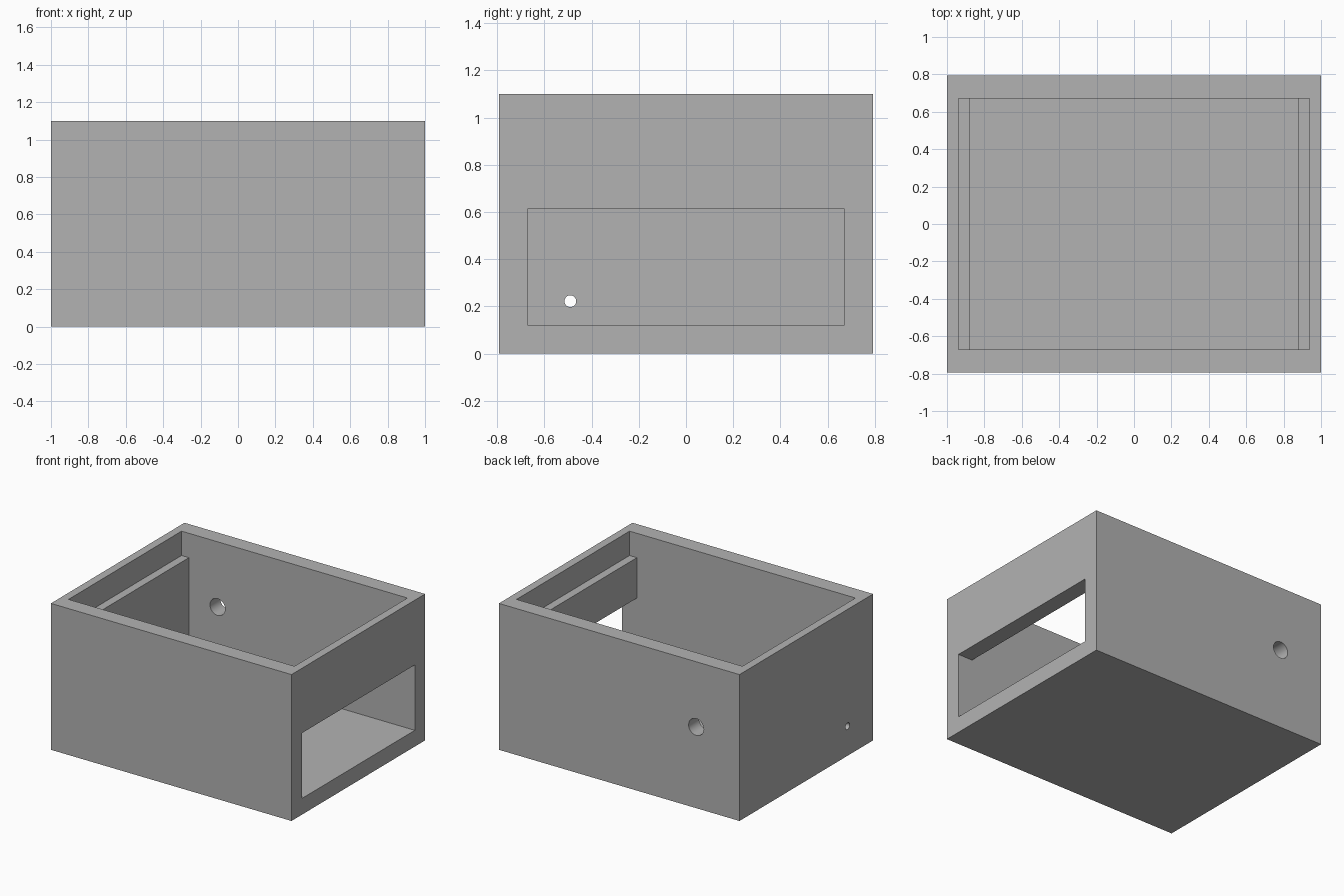
import bpy, bmesh, math
from mathutils import Matrix

default = bpy.data.objects.get("Cube")
if default:
    bpy.data.objects.remove(default, do_unlink=True)

HALF_X, HALF_Y, HEIGHT = 1.0, 0.793, 1.1
WALL, LIP = 0.122, 0.061            # wall thickness, wall above the ledges
LEDGE_Z, SLOT_TOP = 0.917, 0.613

grey = bpy.data.materials.new("plain grey")
grey.use_nodes = True
colour = (0.448, 0.448, 0.448, 1)
grey.diffuse_color = colour
grey.node_tree.nodes["Principled BSDF"].inputs["Base Color"].default_value = colour


def make_object(name, bm):
    bmesh.ops.recalc_face_normals(bm, faces=bm.faces)
    mesh = bpy.data.meshes.new(name)
    bm.to_mesh(mesh)
    bm.free()
    mesh.materials.append(grey)
    obj = bpy.data.objects.new(name, mesh)
    bpy.context.collection.objects.link(obj)
    return obj


def extruded(name, profile, half_depth):
    """Extrude an x-z outline along y."""
    bm = bmesh.new()
    face = bm.faces.new([bm.verts.new((x, -half_depth, z)) for x, z in profile])
    new = bmesh.ops.extrude_face_region(bm, geom=[face])["geom"]
    verts = [v for v in new if isinstance(v, bmesh.types.BMVert)]
    bmesh.ops.translate(bm, verts=verts, vec=(0, 2 * half_depth, 0))
    return make_object(name, bm)


def drill(name, centre, radius, axis):
    """Round cutter through one wall."""
    bm = bmesh.new()
    turn = Matrix.Rotation(math.pi / 2, 4, "Y" if axis == "X" else "X")
    bmesh.ops.create_cone(bm, cap_ends=True, segments=32, radius1=radius,
                          radius2=radius, depth=0.3,
                          matrix=Matrix.Translation(centre) @ turn)
    return make_object(name, bm)


def cut(target, cutter):
    cutter.hide_render = True
    mod = target.modifiers.new(cutter.name, "BOOLEAN")
    mod.operation, mod.solver, mod.object = "DIFFERENCE", "EXACT", cutter
    bpy.context.view_layer.objects.active = target
    bpy.ops.object.modifier_apply(modifier=mod.name)
    bpy.data.objects.remove(cutter, do_unlink=True)


# Outer block
box = extruded("open_box", [(-HALF_X, 0), (HALF_X, 0),
                            (HALF_X, HEIGHT), (-HALF_X, HEIGHT)], HALF_Y)

# Cavity with end ledges, continuing out through the side slot
inner, lip, over = HALF_X - WALL, HALF_X - LIP, 0.1
cavity = [(-lip, HEIGHT + over), (-lip, LEDGE_Z), (-inner, LEDGE_Z), (-inner, WALL),
          (HALF_X + over, WALL), (HALF_X + over, SLOT_TOP), (inner, SLOT_TOP),
          (inner, LEDGE_Z), (lip, LEDGE_Z), (lip, HEIGHT + over)]
cut(box, extruded("cavity_cutter", cavity, HALF_Y - WALL))

# Round holes in the back wall and in the end wall
cut(box, drill("back_hole_cutter", (-0.64, HALF_Y - WALL / 2, 0.61), 0.063, "Y"))
cut(box, drill("end_hole_cutter", (-HALF_X + WALL / 2, -0.49, 0.222), 0.025, "X"))

# Smooth hole walls, crisp edges
bpy.ops.object.select_all(action="DESELECT")
box.select_set(True)
bpy.context.view_layer.objects.active = box
bpy.ops.object.shade_smooth_by_angle(angle=math.radians(30))
